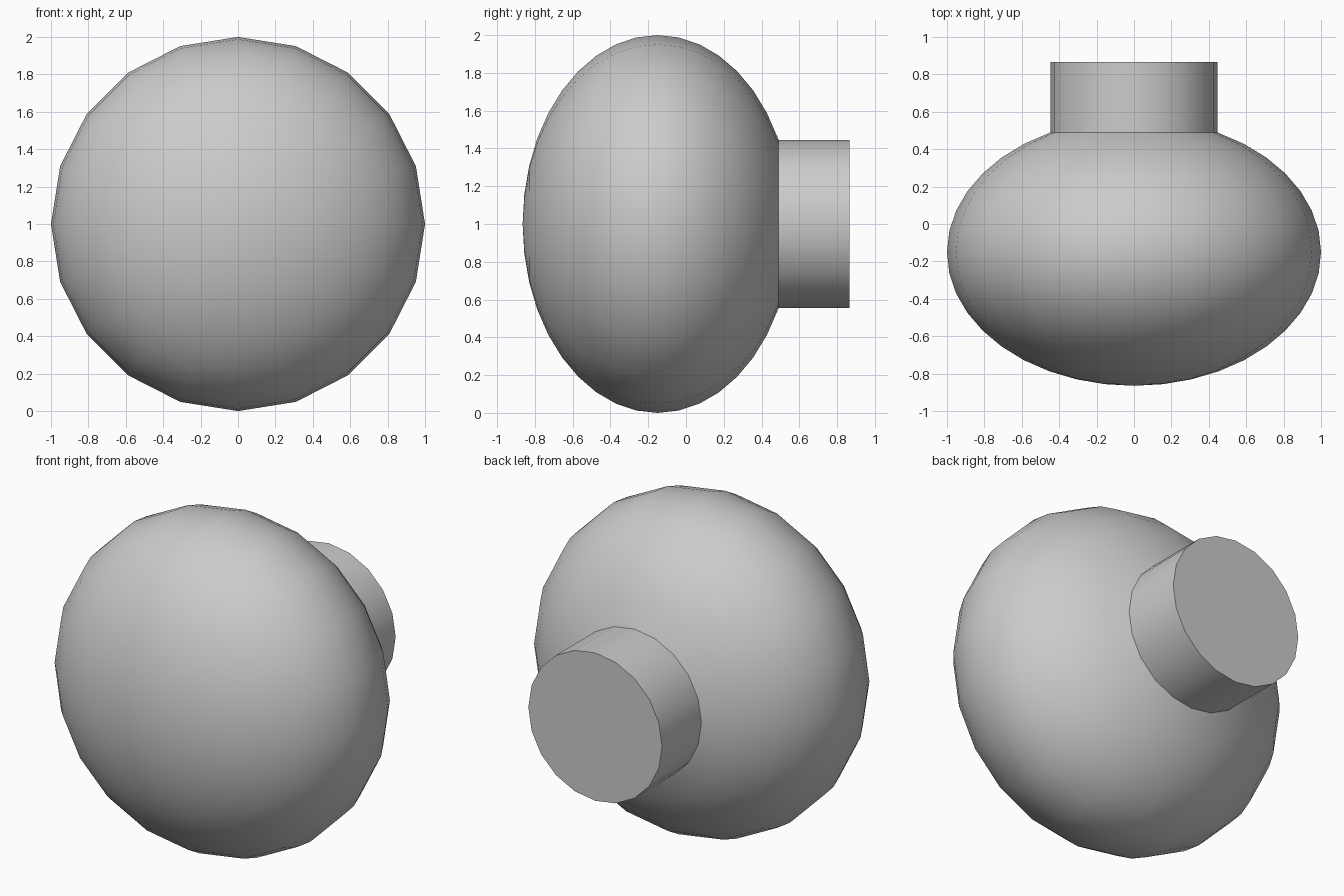
import bpy, bmesh
from math import sin, cos, radians, pi

if "Cube" in bpy.data.objects:
    bpy.data.objects.remove(bpy.data.objects["Cube"])

SIDES = 20
CENTRE_Y, DEPTH = -0.15, 0.715

# Side profile (radius, y): flattened round head, then straight shank
profile = [(cos(radians(a)), CENTRE_Y + DEPTH * sin(radians(a)))
           for a in range(-81, 55, 9)]
profile += [(0.446, 0.49), (0.446, 0.865)]

bm = bmesh.new()
rings = [[bm.verts.new((r * sin(2 * pi * i / SIDES), y, 1 + r * cos(2 * pi * i / SIDES)))
          for i in range(SIDES)] for r, y in profile]
for a, b in zip(rings, rings[1:]):
    for i in range(SIDES):
        j = (i + 1) % SIDES
        bm.faces.new((a[i], a[j], b[j], b[i]))

# Rounded front tip and flat back end
tip = bm.verts.new((0, CENTRE_Y - DEPTH, 1))
for i in range(SIDES):
    bm.faces.new((tip, rings[0][(i + 1) % SIDES], rings[0][i]))
bm.faces.new(rings[-1])
bmesh.ops.recalc_face_normals(bm, faces=bm.faces[:])

mesh = bpy.data.meshes.new("knob")
bm.to_mesh(mesh)
bm.free()
knob = bpy.data.objects.new("knob", mesh)
bpy.context.collection.objects.link(knob)

# Smooth surface with crisp edges at the shank joint and end
bpy.context.view_layer.objects.active = knob
knob.select_set(True)
bpy.ops.object.shade_smooth_by_angle(angle=radians(30))
